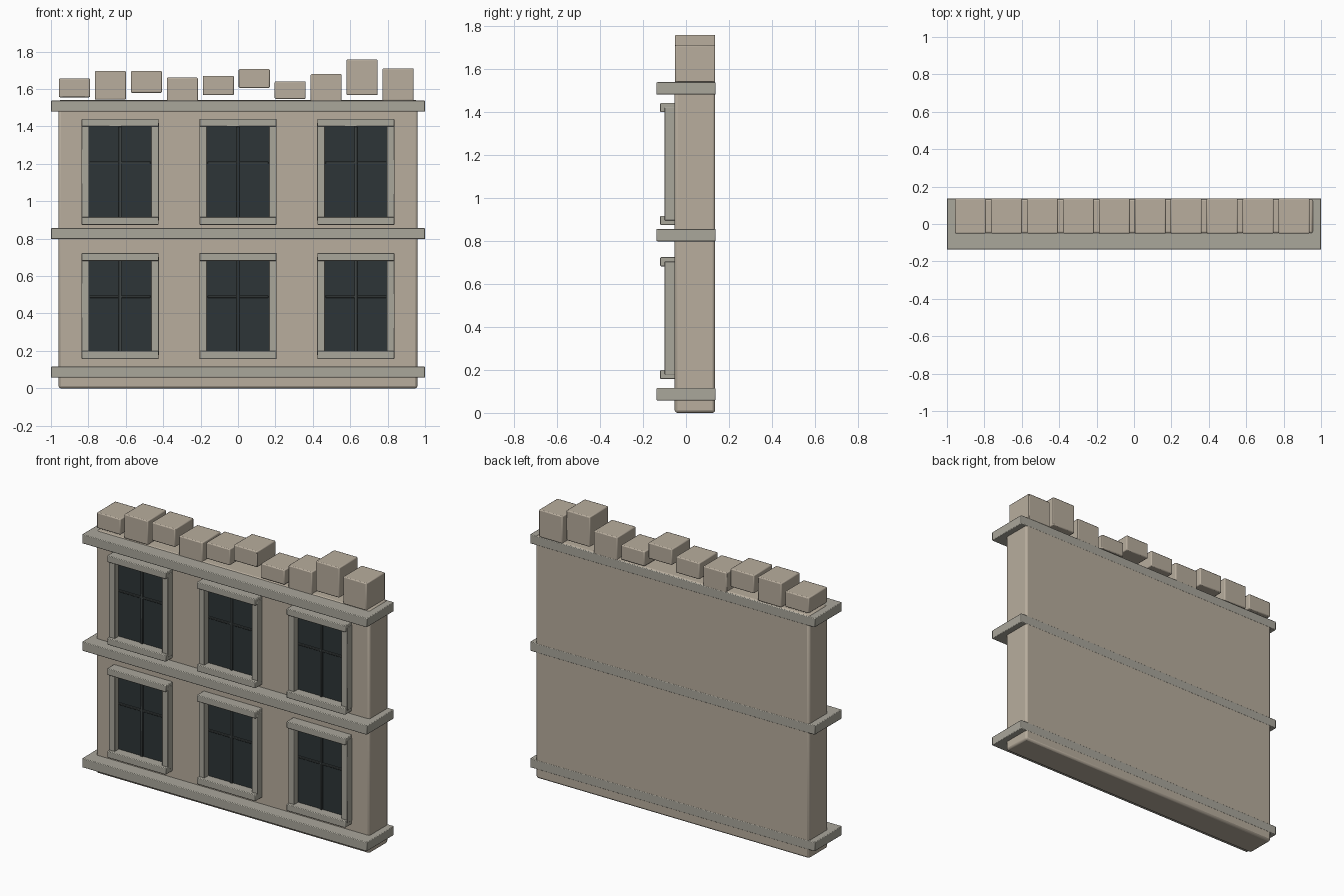
import bpy

if "Cube" in bpy.data.objects:
    bpy.data.objects.remove(bpy.data.objects["Cube"])


def material(name, rgb):
    m = bpy.data.materials.new(name)
    m.diffuse_color = (*rgb, 1)
    m.use_nodes = True
    m.node_tree.nodes["Principled BSDF"].inputs["Base Color"].default_value = m.diffuse_color
    return m


STONE = material("tan_stone", (0.48, 0.42, 0.34))
TRIM = material("grey_trim", (0.40, 0.385, 0.33))
GLASS = material("dark_glass", (0.026, 0.036, 0.038))
BAR = material("dark_bar", (0.05, 0.06, 0.06))


def box(name, x, y, z, mat, bevel=0.0, segments=2):
    """Box from (min, max) ranges on each axis, with optional bevelled edges."""
    bpy.ops.mesh.primitive_cube_add(
        size=1, location=[(a + b) / 2 for a, b in (x, y, z)])
    ob = bpy.context.object
    ob.name = name
    ob.scale = [b - a for a, b in (x, y, z)]
    bpy.ops.object.transform_apply(location=False, rotation=False, scale=True)
    ob.data.materials.append(mat)
    if bevel:
        mod = ob.modifiers.new("edge_bevel", 'BEVEL')
        mod.width = bevel
        mod.segments = segments
        bpy.ops.object.shade_smooth_by_angle()
    return ob


FRONT, BACK = -0.053, 0.136

# Main wall slab
box("wall", (-0.96, 0.96), (FRONT, BACK), (0, 1.542), STONE, 0.013)

# Horizontal ledges at base, mid floor and roof line
for name, z0 in (("base_ledge", 0.058), ("floor_ledge", 0.798), ("cornice", 1.48)):
    box(name, (-1, 1), (-0.137, 0.137), (z0, z0 + 0.058), TRIM, 0.004)

# Broken parapet blocks, some floating above the cornice
spans = [(1.556, 1.656), (1.543, 1.696), (1.58, 1.696), (1.53, 1.661),
         (1.567, 1.671), (1.606, 1.707), (1.547, 1.641), (1.53, 1.68),
         (1.567, 1.758), (1.537, 1.711)]
for i, span in enumerate(spans):
    cx = -0.874 + 0.1922 * i
    box("parapet_block", (cx - 0.083, cx + 0.083), (-0.051, BACK), span, STONE, 0.006)


def window(cx, z):
    # Glass pane and glazing bars
    box("window_glass", (cx - 0.17, cx + 0.17), (-0.06, -0.04),
        (z + 0.18, z + 0.70), GLASS)
    box("vertical_bar", (cx - 0.008, cx + 0.008), (-0.07, -0.055),
        (z + 0.198, z + 0.682), BAR, 0.002, 1)
    box("horizontal_bar", (cx - 0.162, cx + 0.162), (-0.068, -0.055),
        (z + 0.484, z + 0.496), BAR, 0.002, 1)
    # Side jambs
    for s in (-1, 1):
        x = sorted((cx + s * 0.166, cx + s * 0.207))
        box("window_jamb", x, (-0.1, -0.045), (z + 0.178, z + 0.704), TRIM, 0.003)
    # Sill and lintel
    for name, z0 in (("window_sill", 0.157), ("window_lintel", 0.682)):
        box(name, (cx - 0.206, cx + 0.206), (-0.12, -0.045),
            (z + z0, z + z0 + 0.042), TRIM, 0.004)


for floor_z in (0, 0.717):
    for cx in (-0.63, 0, 0.63):
        window(cx, floor_z)
